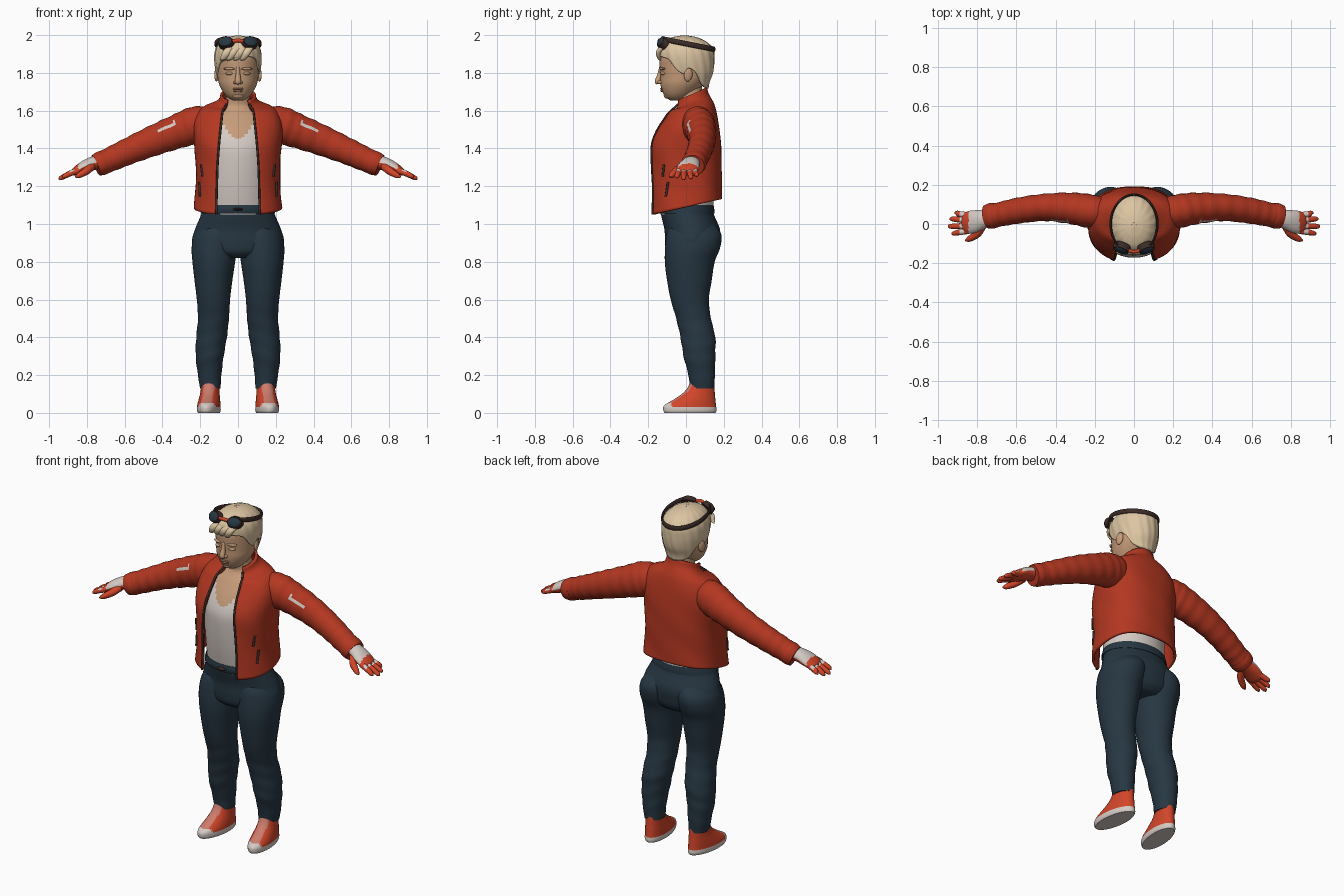
import bpy, bmesh
from math import sin, cos, pi, asin, copysign
from mathutils import Vector, Matrix

cube = bpy.data.objects.get("Cube")
if cube:
    bpy.data.objects.remove(cube)


def material(name, *rgb):
    mat = bpy.data.materials.new(name)
    mat.use_nodes = True
    mat.diffuse_color = (*rgb, 1)
    mat.node_tree.nodes["Principled BSDF"].inputs["Base Color"].default_value = (*rgb, 1)
    return mat


JACKET = material("jacket red", .45, .038, .015)
GLOVE = material("orange red", .64, .06, .022)
DENIM = material("dark denim", .02, .038, .055)
SKIN = material("skin", .56, .33, .19)
HAIR = material("blond hair", .72, .56, .36)
WHITE = material("warm white", .66, .59, .55)
TRIM = material("dark brown trim", .045, .025, .02)
LIP = material("lip brown", .42, .19, .12)
LACE = material("lace pink", .6, .2, .15)


def finish(name, bm, mats, rule=None, mirror=False, thick=0):
    """Turn a bmesh into a smooth shaded object with its materials and modifiers."""
    bm.normal_update()
    if rule:
        for f in bm.faces:
            f.material_index = int(rule(f.calc_center_median(), f.normal))
    mesh = bpy.data.meshes.new(name)
    bm.to_mesh(mesh)
    bm.free()
    for mat in mats:
        mesh.materials.append(mat)
    obj = bpy.data.objects.new(name, mesh)
    bpy.context.collection.objects.link(obj)
    bpy.ops.object.select_all(action="DESELECT")
    obj.select_set(True)
    bpy.context.view_layer.objects.active = obj
    bpy.ops.object.shade_smooth_by_angle(angle=.9)
    if thick:
        solid = obj.modifiers.new("thickness", "SOLIDIFY")
        solid.thickness, solid.offset = thick, -1
    if mirror:
        obj.modifiers.new("mirror", "MIRROR")
    return obj


def interp(st, k):
    """Smooth interpolation through stations keyed by their first value."""
    k = min(max(k, st[0][0]), st[-1][0])
    i = next(j for j in range(len(st) - 1) if k <= st[j + 1][0])
    a, b = st[i], st[i + 1]
    before, after = st[max(i - 1, 0)], st[min(i + 2, len(st) - 1)]
    h = b[0] - a[0]
    t = (k - a[0]) / h
    out = []
    for p, q, o, r in zip(a[1:], b[1:], before[1:], after[1:]):
        m0 = (q - o) / (b[0] - before[0]) * h
        m1 = (r - p) / (after[0] - a[0]) * h
        d = q - p
        out.append(p + t * (m0 + t * (3 * d - 2 * m0 - m1 + t * (m0 + m1 - 2 * d))))
    return out


def skin_rows(rows, closed=True, cap=True):
    bm = bmesh.new()
    grid = [[bm.verts.new(p) for p in row] for row in rows]
    n = len(rows[0])
    for low, high in zip(grid, grid[1:]):
        for j in range(n if closed else n - 1):
            k = (j + 1) % n
            bm.faces.new((low[j], low[k], high[k], high[j]))
    if cap:
        bm.faces.new(grid[0][::-1])
        bm.faces.new(grid[-1])
    return bm


def pad(stations):
    """Columns: z, centre x, centre y, radius x, radius y, squareness, tilt, gap."""
    return [tuple(s) + (2, 0, 0)[len(s) - 5:] for s in stations]


def ring_point(st, z, a, fold=None):
    cx, cy, rx, ry, e, tilt, gap = interp(st, z)
    f = fold(a, z) if fold else 1
    x = rx * f * copysign(abs(sin(a)) ** (2 / e), sin(a))
    y = -ry * f * copysign(abs(cos(a)) ** (2 / e), cos(a))
    return Vector((cx + x, cy + y, z + tilt * y))


def zloft(name, stations, mats, n=48, m=36, low=None, fold=None, cap=True, xf=Matrix(), **kw):
    st = pad(stations)
    rows = []
    for i in range(m + 1):
        row = []
        for j in range(n):
            a = 2 * pi * j / n
            z0 = low(a) if low else st[0][0]
            s = sin(i / m * pi / 2) if low else i / m
            row.append(xf @ ring_point(st, z0 + (st[-1][0] - z0) * s, a, fold))
        rows.append(row)
    return finish(name, skin_rows(rows, cap=cap), mats, **kw)


def tube(name, path, mats, n=16, m=24, ref=(0, 1, 0), fold=None, **kw):
    """Sweep an ellipse along points of (x, y, z, radius along ref, other radius)."""
    st = [(i, *p) for i, p in enumerate(path)]
    rows, end = [], len(path) - 1
    for i in range(m + 1):
        k = end * i / m
        v = interp(st, k)
        c = Vector(v[:3])
        t = (Vector(interp(st, k + .02)[:3]) - Vector(interp(st, k - .02)[:3])).normalized()
        u = Vector(ref)
        u = (u - t * u.dot(t)).normalized()
        w = t.cross(u)
        f = fold(k) if fold else 1
        rows.append([c + u * v[3] * f * cos(2 * pi * j / n) + w * v[4] * f * sin(2 * pi * j / n)
                     for j in range(n)])
    return finish(name, skin_rows(rows), mats, **kw)


def blob(name, loc, size, mat, rot=(0, 0, 0), mirror=False, disc=False):
    bm = bmesh.new()
    xf = Matrix.Translation(loc)
    for axis, angle in zip("ZYX", rot[::-1]):
        xf = xf @ Matrix.Rotation(angle, 4, axis)
    xf = xf @ Matrix.Diagonal((*size, 1))
    if disc:
        bmesh.ops.create_cone(bm, cap_ends=True, segments=24, radius1=1, radius2=.85, depth=2, matrix=xf)
    else:
        bmesh.ops.create_uvsphere(bm, u_segments=20, v_segments=12, radius=1, matrix=xf)
    return finish(name, bm, [mat], mirror=mirror)


# Torso with vest and neck
zloft("torso_and_vest", [
    (1.05, 0, .005, .18, .14), (1.2, 0, -.005, .18, .155), (1.35, 0, 0, .19, .172),
    (1.42, 0, 0, .2, .166), (1.5, 0, .015, .2, .145), (1.57, 0, .03, .17, .11),
    (1.62, 0, .035, .09, .075), (1.66, 0, .025, .064, .066), (1.76, 0, .015, .062, .066)],
    [SKIN, WHITE], n=72, m=90, rule=lambda c, n: c.z < 1.455 + 12 * c.x ** 2)

# Open jacket
jacket = pad([
    (1.09, 0, 0, .234, .193, 2.4, .22, .115), (1.2, 0, 0, .224, .19, 2.4, .1, .112),
    (1.32, 0, -.003, .224, .192, 2.4, .05, .108), (1.42, 0, -.003, .232, .188, 2.4, 0, .1),
    (1.5, 0, .01, .235, .168, 2.4, 0, .092), (1.57, 0, .025, .222, .14, 2.4, .05, .085),
    (1.62, 0, .03, .185, .118, 2.2, .15, .08), (1.638, 0, .03, .125, .1, 2, .33, .07),
    (1.66, 0, .028, .1, .09, 2, .4, .062), (1.685, 0, .025, .094, .087, 2, .42, .06)])


def jacket_edge(z):
    v = interp(jacket, z)
    return asin((v[6] / v[2]) ** (v[4] / 2))


levels = [1.09 + .595 * i / 50 for i in range(51)]
rows = []
for z in levels:
    a0 = jacket_edge(z)
    rows.append([ring_point(jacket, z, a0 + (2 * pi - 2 * a0) * j / 64,
                            lambda a, z: 1 + .006 * sin(5 * a + 30 * z)) for j in range(65)])
finish("jacket_body", skin_rows(rows, closed=False, cap=False), [JACKET], thick=.014)
zip_path = [(*ring_point(jacket, z, jacket_edge(z)), .006, .006) for z in levels[::3]]
tube("jacket_zip", zip_path, [TRIM], n=8, m=48, mirror=True)
for name, a, z0, z1 in (("upper_pocket_zip", .95, 1.26, 1.32), ("lower_pocket_zip", 1.05, 1.16, 1.23)):
    path = [(*ring_point(jacket, z, a + (z - z0)), .007, .007) for z in (z0, (z0 + z1) / 2, z1)]
    tube(name, path, [TRIM], n=8, m=8, mirror=True)

# Sleeves with creases and a thin pale stripe
tube("sleeve", [
    (.13, .055, 1.545, .07, .075), (.22, .065, 1.525, .085, .098), (.32, .08, 1.49, .08, .09),
    (.45, .085, 1.44, .07, .08), (.58, .07, 1.385, .066, .07), (.68, .05, 1.34, .062, .064),
    (.745, .038, 1.313, .058, .058)], [JACKET, WHITE], n=32, m=60,
    fold=lambda k: 1 + .02 * sin(11 * k) * min(k, 1), mirror=True,
    rule=lambda c, n: .33 < c.x < .42 and n.y < -.7 and .25 < n.z < .45)
tube("sleeve_cuff", [(.7, .047, 1.331, .062, .062), (.725, .042, 1.321, .066, .064),
                     (.752, .037, 1.31, .06, .058)], [JACKET], n=32, m=8, mirror=True)

# Gloves
tube("glove_palm", [
    (.72, .035, 1.328, .042, .036), (.77, .025, 1.32, .048, .036), (.82, .012, 1.3, .058, .031),
    (.86, .004, 1.278, .054, .023), (.875, .002, 1.27, .04, .014)], [GLOVE, WHITE], n=32,
    rule=lambda c, n: c.x < .845 and n.z > 0, mirror=True)
for name, y0, y1, x1 in (("little", .045, .056, .915), ("ring", .018, .026, .94),
                         ("middle", -.01, -.012, .948), ("index", -.036, -.048, .93)):
    z1 = 1.235 + (.948 - x1) * .5
    tube(name + "_finger", [
        (.845, y0, 1.284, .015, .016), (.89, (y0 + y1) / 2, 1.267, .015, .015),
        (x1 - .012, y1, z1 + .009, .012, .012), (x1, y1, z1, .004, .004)],
        [GLOVE, WHITE], rule=lambda c, n: .868 < c.x < .89 and n.z > .3, mirror=True)
tube("thumb", [(.775, -.01, 1.305, .022, .022), (.8, -.05, 1.282, .02, .02),
               (.84, -.076, 1.258, .015, .015), (.86, -.084, 1.248, .005, .005)],
     [GLOVE], ref=(0, 0, 1), mirror=True)

# Jeans and belt
zloft("jeans_hips", [
    (.82, 0, .03, .13, .1), (.85, 0, .03, .2, .132), (.9, 0, .033, .242, .144),
    (.97, 0, .033, .228, .147), (1.05, 0, .008, .195, .14), (1.11, 0, 0, .177, .135)], [DENIM])
zloft("jeans_leg", [
    (.13, .147, .085, .054, .064), (.2, .15, .083, .062, .07), (.3, .15, .071, .074, .084),
    (.4, .14, .063, .081, .092), (.5, .13, .04, .082, .092), (.6, .13, .02, .088, .101),
    (.7, .13, .018, .1, .118), (.8, .128, .02, .113, .132), (.88, .125, .036, .12, .146),
    (.95, .115, .042, .112, .143), (1.02, .09, .03, .07, .1)], [DENIM], m=72,
    fold=lambda a, z: 1 + .018 * sin(70 * z + 2 * sin(a)) * max(0, 1 - abs(z - .33) * 3), mirror=True)
zloft("belt", [(1.055, 0, .003, .197, .147), (1.075, 0, 0, .193, .15),
               (1.1, 0, 0, .186, .146)], [DENIM], m=6)
blob("belt_buckle", (0, -.148, 1.078), (.026, .008, .02), TRIM, rot=(pi / 2, 0, 0))


# Shoes
def shoe_colour(c, n):
    if c.z < .03 or (c.y < -.075 and c.z < .052):
        return 1
    middle = abs(c.x - .157 + .12 * c.y) < .028
    return 2 if middle and n.y < -.2 and c.z > .055 else 0


zloft("shoe", [
    (0, 0, .022, .056, .136), (.012, 0, .021, .061, .142), (.04, 0, .022, .06, .138),
    (.07, 0, .045, .056, .112), (.1, 0, .066, .051, .088), (.13, 0, .079, .048, .073),
    (.16, 0, .085, .046, .064)], [GLOVE, WHITE, LACE], rule=shoe_colour, mirror=True,
    xf=Matrix.Translation((.157, 0, 0)) @ Matrix.Rotation(.12, 4, "Z"))

# Head and face
zloft("head", [
    (1.655, 0, -.055, .03, .03), (1.67, 0, -.047, .055, .06), (1.7, 0, -.035, .08, .09),
    (1.74, 0, -.02, .1, .115), (1.78, 0, -.005, .108, .131), (1.83, 0, 0, .112, .139),
    (1.88, 0, 0, .113, .138), (1.93, 0, 0, .098, .118), (1.965, 0, 0, .05, .06)], [SKIN])
tube("nose", [(0, -.132, 1.83, .01, .01), (0, -.14, 1.79, .012, .012),
              (0, -.15, 1.755, .017, .015), (0, -.146, 1.742, .012, .008)], [SKIN], ref=(1, 0, 0))
blob("nostril", (.014, -.138, 1.75), (.011, .014, .009), SKIN, mirror=True)
blob("upper_lip", (0, -.126, 1.716), (.03, .011, .006), LIP)
blob("lower_lip", (0, -.124, 1.705), (.025, .011, .007), LIP)
blob("chin", (0, -.1, 1.68), (.03, .018, .016), SKIN)
blob("brow", (.045, -.124, 1.822), (.032, .013, .008), SKIN, rot=(0, 0, .3), mirror=True)
blob("eyelid", (.045, -.121, 1.797), (.021, .014, .009), SKIN, rot=(0, 0, .3), mirror=True)
blob("ear", (.113, .012, 1.79), (.011, .023, .036), SKIN, rot=(-.15, 0, .3), mirror=True)

# Hair: a grooved shell with a swept hairline
hairline = [(0, 1.885), (.9, 1.862), (1.2, 1.805), (1.45, 1.79), (1.6, 1.825),
            (1.9, 1.8), (2.2, 1.735), (3.2, 1.715)]
zloft("hair", [
    (1.7, 0, .055, .07, .062), (1.75, 0, .03, .098, .094), (1.8, 0, .01, .115, .133),
    (1.87, 0, 0, .125, .15), (1.93, 0, -.003, .117, .145), (1.97, 0, -.008, .087, .108),
    (1.99, 0, -.008, .05, .06), (1.998, 0, -.008, .012, .015)], [HAIR], n=96, cap=False, thick=.012,
    low=lambda a: interp(hairline, min(a, 2 * pi - a))[0] + .02 * sin(a) * max(0, cos(a)),
    fold=lambda a, z: 1 + .012 * sin(17 * a + 25 * z))
blob("crown", (0, -.008, 1.984), (.045, .05, .014), HAIR)
for i in range(4):
    x = .05 - .035 * i
    tube("fringe_lock", [(x + .035, -.1, 1.955, .01, .01), (x, -.142, 1.915, .02, .014),
                         (x - .022, -.142, 1.882, .016, .011), (x - .038, -.132, 1.866, .003, .003)],
         [HAIR], ref=(1, 0, 0))

# Goggles pushed up on the head
strap = [(.119 * sin(a), -.15 * cos(a), 1.955 + .03 * cos(a), .014, .006)
         for a in [.75 + (2 * pi - 1.5) * i / 20 for i in range(21)]]
tube("goggle_strap", strap, [TRIM], m=80, ref=(0, 0, 1))
tilt = (pi / 2 - .5, 0, .35)
blob("goggle_frame", (.063, -.122, 1.96), (.047, .036, .016), TRIM, rot=tilt, mirror=True, disc=True)
blob("goggle_lens", (.066, -.131, 1.965), (.039, .03, .014), DENIM, rot=tilt, mirror=True)
tube("goggle_bridge", [(-.035, -.132, 1.965, .009, .012), (0, -.142, 1.972, .008, .01),
                       (.035, -.132, 1.965, .009, .012)], [GLOVE], m=10)
